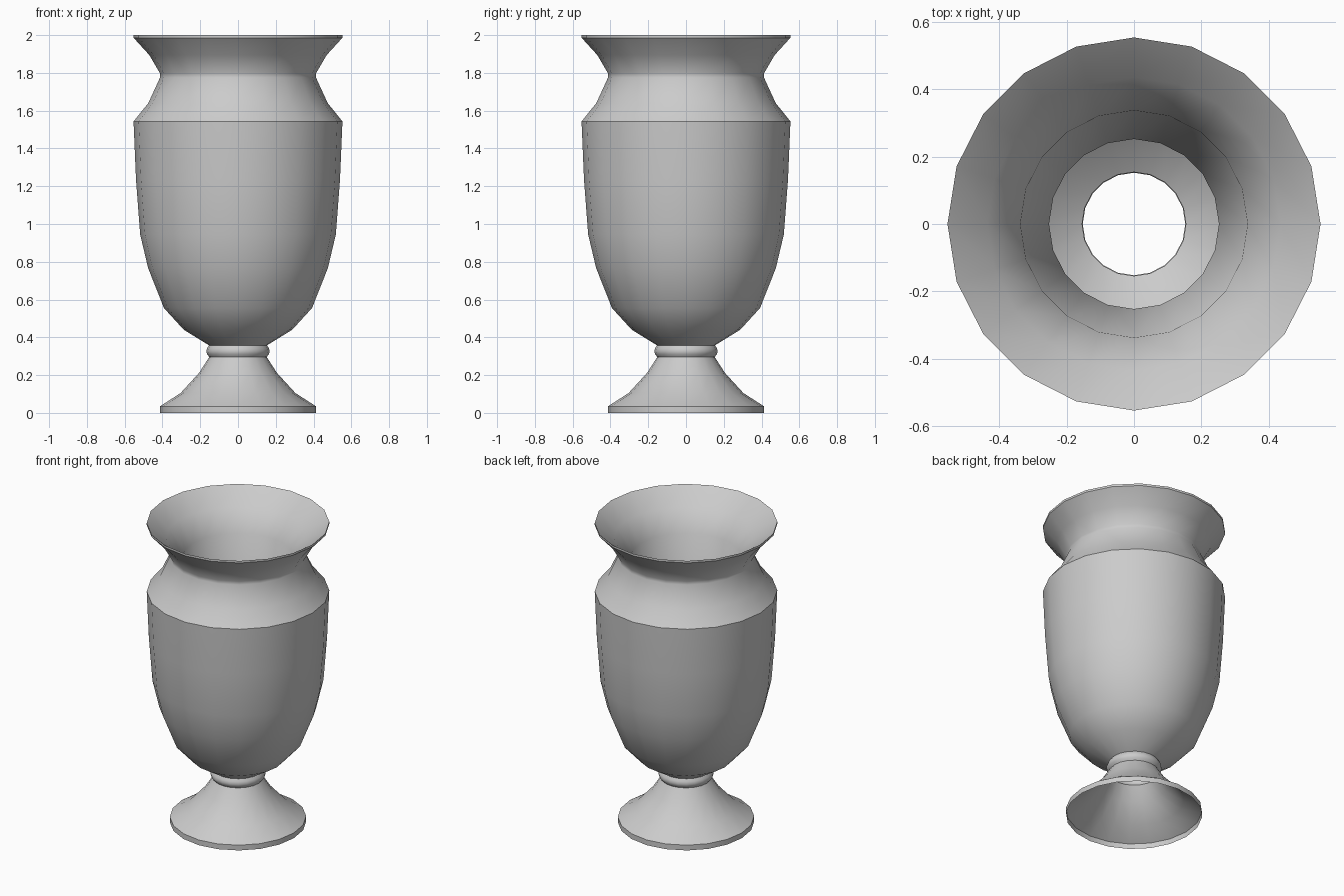
import bpy, bmesh, math

if "Cube" in bpy.data.objects:
    bpy.data.objects.remove(bpy.data.objects["Cube"])

SIDES = 20


def lathe(name, profile, inward=False):
    """Revolve (radius, z) points, listed bottom to top, into an open shell."""
    bm = bmesh.new()
    rings = []
    for r, z in profile:
        rings.append([bm.verts.new((r * math.cos(2 * math.pi * i / SIDES),
                                    r * math.sin(2 * math.pi * i / SIDES), z))
                      for i in range(SIDES)])
    for a, b in zip(rings, rings[1:]):
        for i in range(SIDES):
            j = (i + 1) % SIDES
            face = [a[i], a[j], b[j], b[i]]
            bm.faces.new(face[::-1] if inward else face)
    mesh = bpy.data.meshes.new(name)
    bm.to_mesh(mesh)
    bm.free()
    obj = bpy.data.objects.new(name, mesh)
    bpy.context.collection.objects.link(obj)
    bpy.ops.object.select_all(action='DESELECT')
    bpy.context.view_layer.objects.active = obj
    obj.select_set(True)
    bpy.ops.object.shade_smooth_by_angle(angle=math.radians(37))
    return obj


# Hollow flared foot
lathe("foot", [(0.413, 0), (0.413, 0.035), (0.304, 0.105), (0.206, 0.212),
               (0.152, 0.296)])

# Rounded collar between foot and bowl
lathe("stem_collar", [(0.152, 0.296), (0.164, 0.311), (0.168, 0.327),
                      (0.164, 0.342), (0.154, 0.358)])

# Outer bowl, shoulder, neck and flared rim
lathe("vase_body", [(0.154, 0.358), (0.287, 0.44), (0.392, 0.555),
                    (0.476, 0.767), (0.518, 0.945), (0.54, 1.235),
                    (0.553, 1.543), (0.475, 1.64), (0.413, 1.775),
                    (0.413, 1.798), (0.47, 1.895), (0.553, 1.986),
                    (0.553, 2.0)])

# Inner throat running down from the rim
lathe("inner_throat", [(0.252, 0.9), (0.337, 1.77), (0.435, 1.90),
                       (0.553, 2.0)], inward=True)
